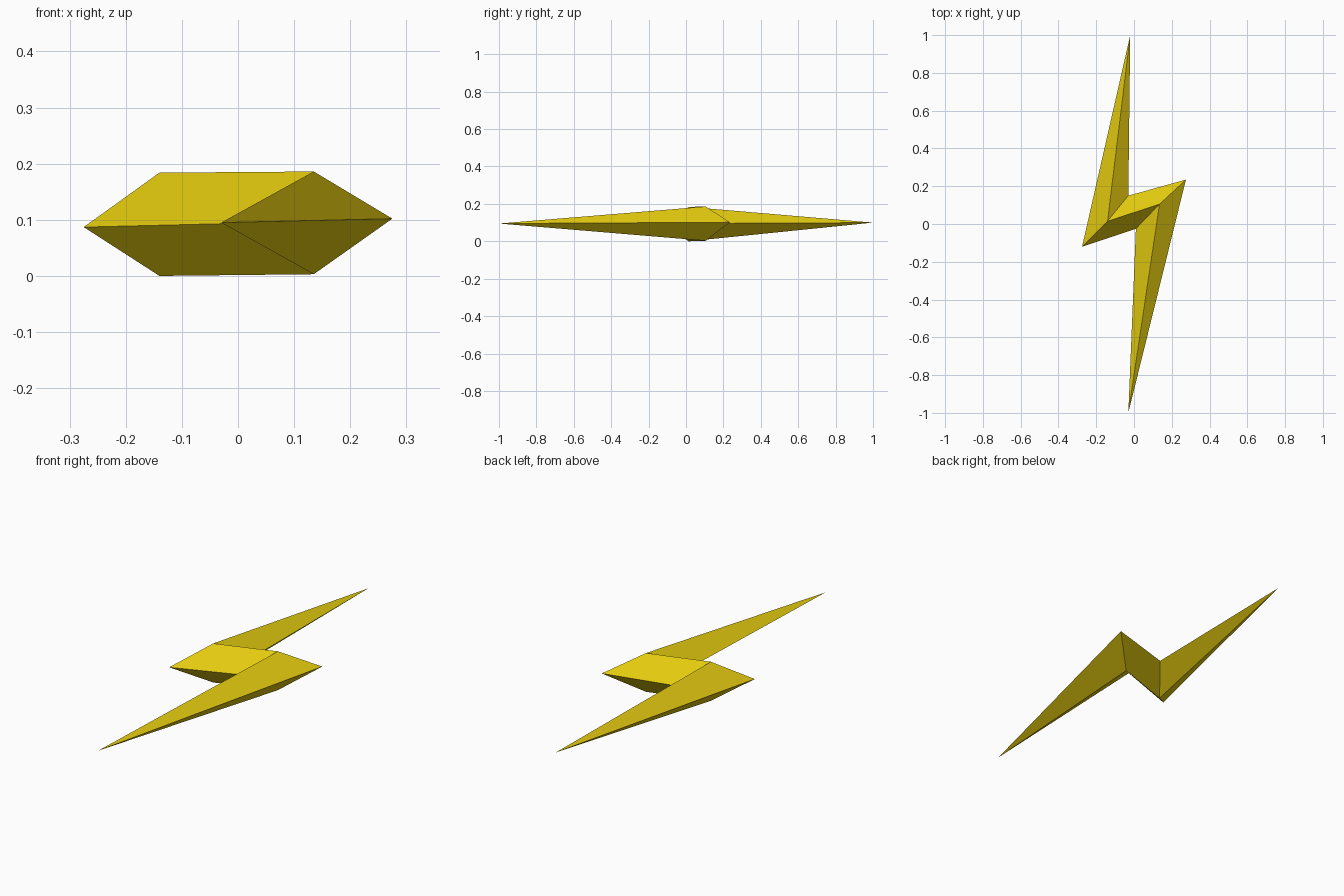
import bpy
import bmesh

cube = bpy.data.objects.get("Cube")
if cube:
    bpy.data.objects.remove(cube)

# Yellow material
yellow = bpy.data.materials.new("bolt_yellow")
yellow.use_nodes = True
colour = (0.78, 0.60, 0.005, 1)
yellow.diffuse_color = colour
yellow.node_tree.nodes["Principled BSDF"].inputs["Base Color"].default_value = colour

# Sharp outer rim of the zigzag, and its two ridge corners
rim = {
    "back_tip": (-0.02, 1.0, 0.10),
    "left_notch": (-0.03, 0.15, 0.096),
    "left_corner": (0.275, 0.235, 0.102),
    "front_tip": (-0.03, -1.0, 0.095),
    "right_notch": (0.01, -0.025, 0.094),
    "right_corner": (-0.275, -0.12, 0.087),
}
ridge = {"ridge_right": (-0.14, 0.015), "ridge_left": (0.135, 0.105)}
ridge_heights = {"top": (0.184, 0.186), "bottom": (0.0, 0.003)}

# Facets of one side: two long limbs joined by a middle bar
facets = [
    ("back_tip", "right_corner", "ridge_right"),
    ("back_tip", "ridge_right", "left_notch"),
    ("ridge_right", "ridge_left", "left_corner", "left_notch"),
    ("ridge_right", "right_corner", "right_notch", "ridge_left"),
    ("ridge_left", "right_notch", "front_tip"),
    ("ridge_left", "front_tip", "left_corner"),
]

bm = bmesh.new()
rim_verts = {name: bm.verts.new(co) for name, co in rim.items()}
for heights in ridge_heights.values():
    verts = dict(rim_verts)
    for (name, (x, y)), z in zip(ridge.items(), heights):
        verts[name] = bm.verts.new((x, y, z))
    for facet in facets:
        bm.faces.new([verts[name] for name in facet])
bmesh.ops.recalc_face_normals(bm, faces=bm.faces[:])

mesh = bpy.data.meshes.new("lightning_bolt")
bm.to_mesh(mesh)
bm.free()
mesh.materials.append(yellow)
bolt = bpy.data.objects.new("lightning_bolt", mesh)
bpy.context.collection.objects.link(bolt)
